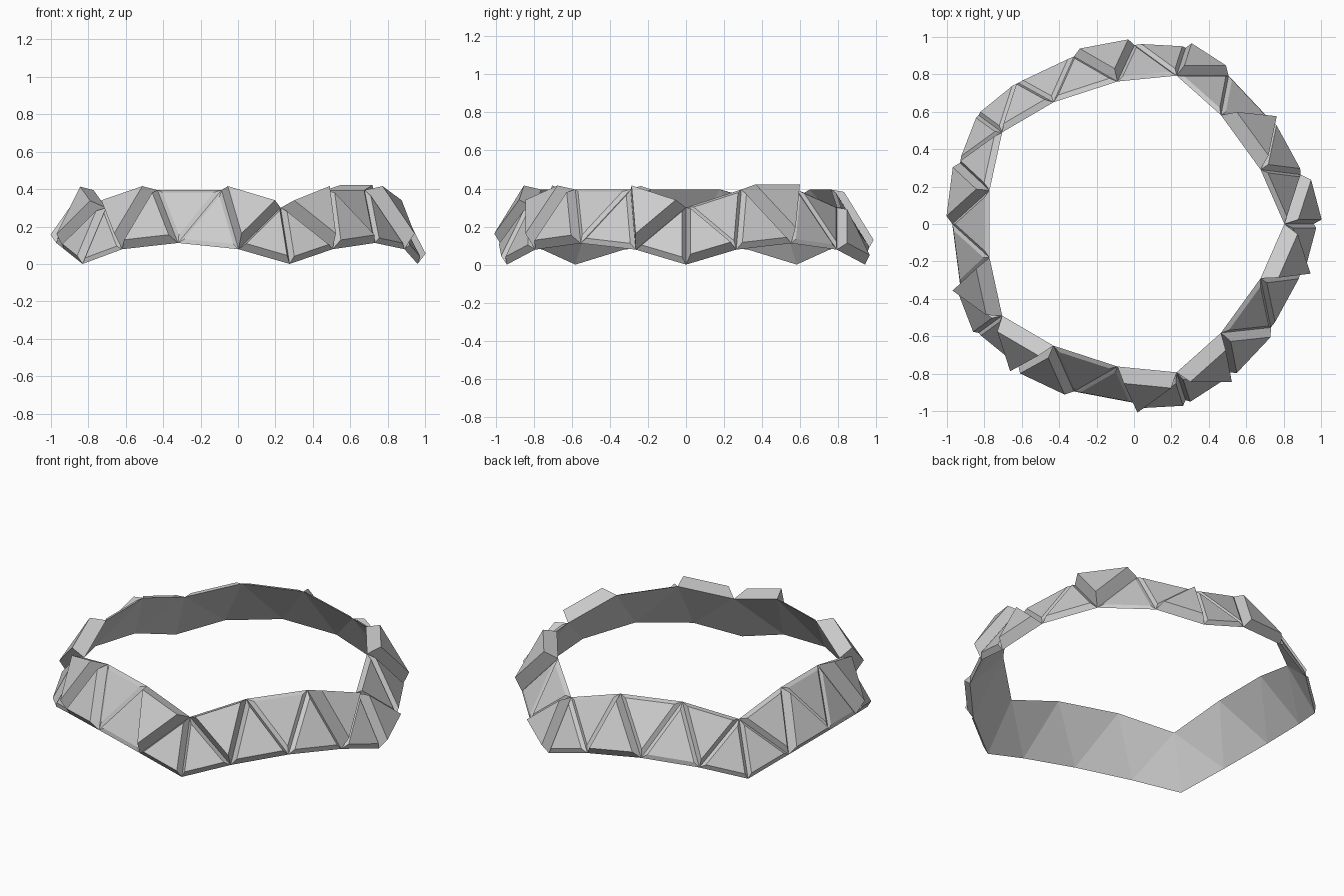
import bpy, bmesh, math
from mathutils import Vector

if "Cube" in bpy.data.objects:
    bpy.data.objects.remove(bpy.data.objects["Cube"])

RADIUS = 1.107      # sphere the band is cut from
STRETCH = 1.29      # vertical stretch of the sphere
INSET = 0.8         # size of each raised facet cap
SHIFT_X = -0.03

# Stud heights per fifth of the ring, in order around the band
HEIGHTS = [
    [.066, .02, .03, .08, .01, .015, .055],
    [.02, .015, .055, .02, .015, .03, .02],
    [.02, .03, .055, .015, .01, .085, .04],
    [.015, .09, .055, .012, .01, .09, .045],
    [.035, .09, .053, .015, .02, .09, .033],
]

metal = bpy.data.materials.new("light grey")
metal.diffuse_color = (0.60, 0.60, 0.60, 1)
metal.use_nodes = True
metal.node_tree.nodes["Principled BSDF"].inputs["Base Color"].default_value = metal.diffuse_color


def corner(s):
    a = math.radians(72 * s)
    return Vector((math.cos(a) * 0.8944, math.sin(a) * 0.8944, 0.4472))


def geo(s, row, i):
    """Point i on a row of the geodesic cap triangle s (pole to ring, four rows)."""
    p = (Vector((0, 0, 1)) * (4 - row) + corner(s) * (row - i) + corner(s + 1) * i) / 4
    p = p.normalized() * RADIUS
    return Vector((p.x + SHIFT_X, p.y, (p.z - 0.4472 * RADIUS) * STRETCH))


bm = bmesh.new()


def stud(a, b, c, h):
    """Triangle of the band with a tapered raised cap and its inner face."""
    base = [a, b, c]
    mid = (a + b + c) / 3
    n = (b - a).cross(c - a).normalized()
    if n.dot(Vector((mid.x, mid.y, 0))) < 0:
        base.reverse()
        n = -n
    lo = [bm.verts.new(p) for p in base]
    hi = [bm.verts.new(mid + (p - mid) * INSET + n * h) for p in base]
    bm.faces.new(hi)
    bm.faces.new(lo[::-1])
    for k in range(3):
        j = (k + 1) % 3
        bm.faces.new((lo[k], lo[j], hi[j], hi[k]))


# Five sectors, each with four upright and three inverted triangles
for s in range(5):
    for i in range(4):
        stud(geo(s, 4, i), geo(s, 4, i + 1), geo(s, 3, i), HEIGHTS[s][2 * i])
        if i < 3:
            stud(geo(s, 3, i), geo(s, 3, i + 1), geo(s, 4, i + 1), HEIGHTS[s][2 * i + 1])

bmesh.ops.remove_doubles(bm, verts=bm.verts, dist=0.0005)
mesh = bpy.data.meshes.new("faceted_ring")
bm.to_mesh(mesh)
bm.free()
mesh.materials.append(metal)
ring = bpy.data.objects.new("faceted_ring", mesh)
bpy.context.collection.objects.link(ring)
